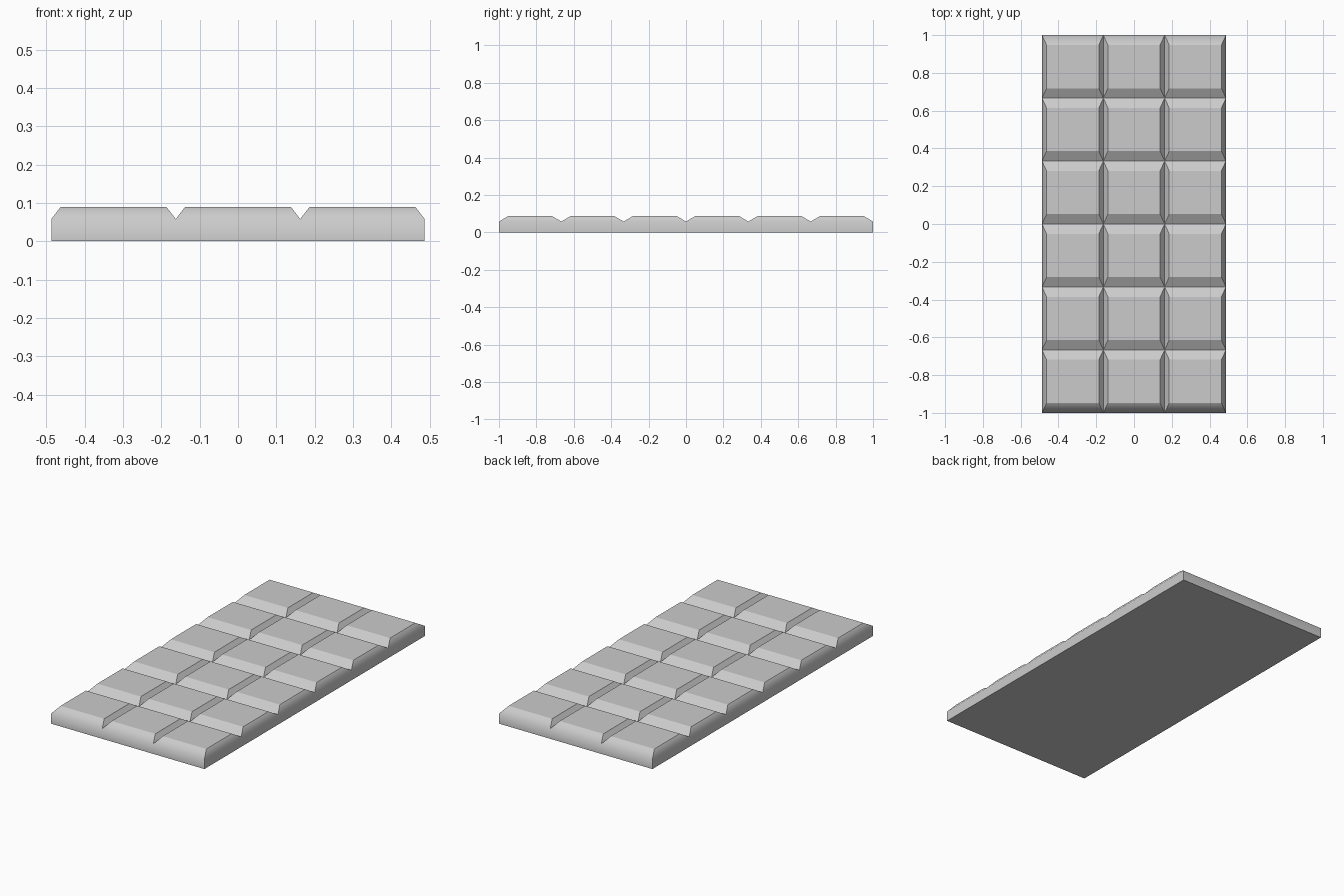
import bpy, bmesh
from mathutils import Vector

if "Cube" in bpy.data.objects:
    bpy.data.objects.remove(bpy.data.objects["Cube"])

HALF_X, HALF_Y = 0.487, 1.0        # half width, half length
COLS, ROWS = 3, 6                  # pieces across and along
GROOVE_Z, TOP_Z = 0.058, 0.089     # groove floor and piece top
INSET_X, INSET_Y = 0.024, 0.052    # slope width on each piece

bm = bmesh.new()

# Grid of pieces at groove level
bmesh.ops.create_grid(bm, x_segments=COLS, y_segments=ROWS, size=1)
for v in bm.verts:
    v.co = Vector((v.co.x * HALF_X, v.co.y * HALF_Y, GROOVE_Z))

# Raise every piece into a tapered block
tops = bmesh.ops.extrude_discrete_faces(bm, faces=bm.faces[:])["faces"]
for f in tops:
    c = f.calc_center_median()
    for v in f.verts:
        v.co.x += INSET_X if v.co.x < c.x else -INSET_X
        v.co.y += INSET_Y if v.co.y < c.y else -INSET_Y
        v.co.z = TOP_Z

# Outer walls and flat underside
rim = [e for e in bm.edges if e.is_boundary]
new = bmesh.ops.extrude_edge_only(bm, edges=rim)["geom"]
for v in new:
    if isinstance(v, bmesh.types.BMVert):
        v.co.z = 0
bottom = [e for e in bm.edges if e.is_boundary]
bmesh.ops.contextual_create(bm, geom=bottom)
bmesh.ops.recalc_face_normals(bm, faces=bm.faces[:])

# Smooth only where the walls turn into the outer slopes
def on_rim(e):
    return (all(abs(v.co.x) > HALF_X - 1e-4 for v in e.verts)
            or all(abs(v.co.y) > HALF_Y - 1e-4 for v in e.verts))

for f in bm.faces:
    f.smooth = True
for e in bm.edges:
    e.smooth = on_rim(e) and e.calc_face_angle(0) < 1.2

mesh = bpy.data.meshes.new("chocolate_bar")
bm.to_mesh(mesh)
bm.free()
bar = bpy.data.objects.new("chocolate_bar", mesh)
bpy.context.collection.objects.link(bar)
